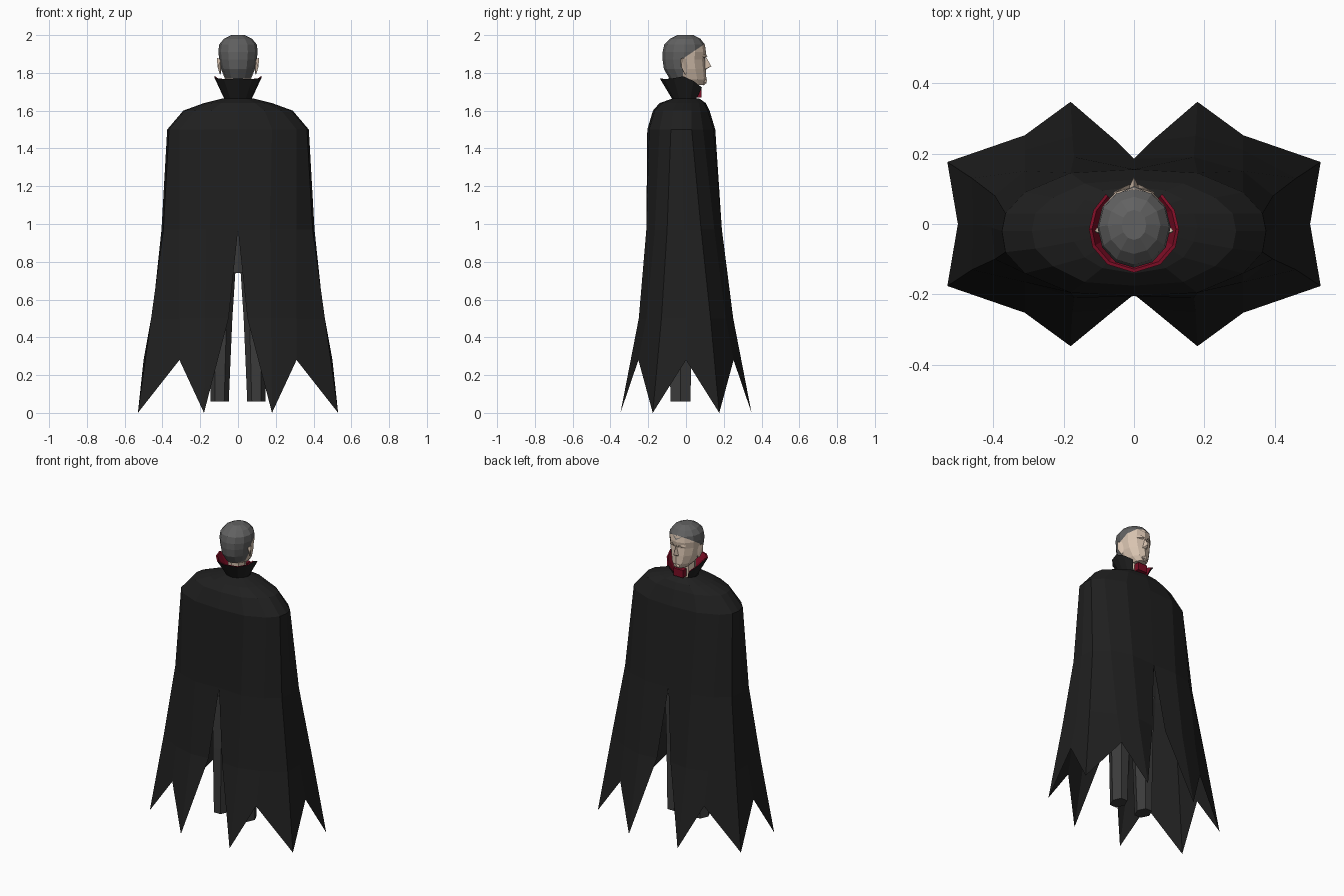
import bpy, bmesh, math
from mathutils import Vector

if "Cube" in bpy.data.objects:
    bpy.data.objects.remove(bpy.data.objects["Cube"], do_unlink=True)


def material(name, *rgb):
    m = bpy.data.materials.new(name)
    m.use_nodes = True
    m.diffuse_color = (*rgb, 1)
    m.node_tree.nodes["Principled BSDF"].inputs["Base Color"].default_value = (*rgb, 1)
    return m


BLACK = material("cape black", .014, .014, .014)
CHARCOAL = material("trouser charcoal", .045, .045, .045)
GREY = material("hair grey", .12, .12, .12)
SKIN = material("pale skin", .68, .54, .43)
RED = material("lining red", .2, .004, .018)


def finish(bm, name, *mats):
    bmesh.ops.recalc_face_normals(bm, faces=bm.faces[:])
    mesh = bpy.data.meshes.new(name)
    bm.to_mesh(mesh)
    bm.free()
    for m in mats:
        mesh.materials.append(m)
    ob = bpy.data.objects.new(name, mesh)
    bpy.context.collection.objects.link(ob)
    return ob


def bridge(bm, rings, closed=True):
    """Join rings of points with quads, returning the vertex rings."""
    vs = [[bm.verts.new(p) for p in r] for r in rings]
    n = len(vs[0])
    for a, b in zip(vs, vs[1:]):
        for i in range(n if closed else n - 1):
            j = (i + 1) % n
            bm.faces.new((a[i], a[j], b[j], b[i]))
    return vs


def ellipse(z, rx, back, front, cx=0, n=12):
    c, r = (back + front) / 2, (front - back) / 2
    return [(cx + rx * math.cos(2 * math.pi * i / n), c + r * math.sin(2 * math.pi * i / n), z)
            for i in range(n)]


def column(name, rings, mat):
    bm = bmesh.new()
    vs = bridge(bm, rings)
    bm.faces.new(vs[0])
    bm.faces.new(vs[-1])
    return finish(bm, name, mat)


def wedge(name, points, mat):
    """Convex solid around a few points."""
    bm = bmesh.new()
    for p in points:
        bm.verts.new(p)
    bmesh.ops.convex_hull(bm, input=bm.verts[:])
    return finish(bm, name, mat)


# Cape: four mirrored quarters from the centre slit to the side
# each level: height, side y, column x, column y at the face side, column y at the back side
LEVELS = [
    (1.665, 0, (0, .04, .06, .075, .08), (.07, .06, .045, .025), (.07, .06, .045, .025)),
    (1.64, -.01, (0, .09, .14, .17, .18), (.105, .095, .07, .03), (.14, .125, .095, .05)),
    (1.6, -.02, (0, .14, .23, .28, .29), (.125, .115, .075, .03), (.175, .165, .12, .07)),
    (1.5, -.02, (0, .18, .31, .365, .375), (.155, .145, .09, .03), (.205, .195, .14, .08)),
    (.97, -.01, (0, .17, .31, .395, .405), (.185, .19, .15, .08), (.2, .21, .165, .1)),
    (.5, 0, (.05, .175, .31, .46, .455), (.235, .25, .21, .13), (.24, .25, .21, .13)),
]


def cape_quarter(bm, sx, sy):
    rings = []
    for z, side, xs, front, back in LEVELS:
        ys = [y * sy for y in (front if sy > 0 else back)] + [side]
        rings.append([(x * sx, y, z) for x, y in zip(xs, ys)])
    hem = bridge(bm, rings, closed=False)[-1]
    # ragged hem of points and notches
    tip1, notch, tip2, side = [bm.verts.new((x * sx, y * sy, z)) for x, y, z in (
        (.18, .347, 0), (.31, .252, .28), (.53, .176, 0), (.5, 0, .28))]
    bm.faces.new((hem[0], hem[1], tip1))
    for i, (a, b) in enumerate(((tip1, notch), (notch, tip2), (tip2, side))):
        bm.faces.new((hem[i + 1], hem[i + 2], b, a))


bm = bmesh.new()
for sx in (1, -1):
    for sy in (1, -1):
        cape_quarter(bm, sx, sy)
bmesh.ops.remove_doubles(bm, verts=bm.verts[:], dist=.0005)
finish(bm, "cape", BLACK)

# Collar: black outside, red inside, open at the face side
half = [(0, -.138, 1.77), (.075, -.115, 1.767), (.118, -.065, 1.772),
        (.128, -.015, 1.782), (.115, .04, 1.757), (.08, .085, 1.722)]
top = [(-x, y, z) for x, y, z in reversed(half[1:])] + half
base = []
for x, y, z in top:
    d = Vector((x, y)).normalized() * .072
    base.append((d.x, d.y, 1.66))
shrink = lambda ring, k: [(x * k, y * k, z) for x, y, z in ring]
bm = bmesh.new()
bridge(bm, [base, top, shrink(top, .93), shrink(base, .93)], closed=False)
bm.faces.ensure_lookup_table()
for i, f in enumerate(bm.faces):
    f.material_index = int(i >= len(top) - 1)
finish(bm, "collar", BLACK, RED)
wedge("neck_bow", [(x, y, z) for x in (-.035, .035) for y in (.045, .083)
                   for z in (1.67, 1.72)], RED)

# Body under the cape
column("torso", [ellipse(.74, .12, -.09, .06, n=8), ellipse(.95, .15, -.11, .08, n=8),
                 ellipse(1.4, .2, -.12, .09, n=8), ellipse(1.6, .12, -.08, .06, n=8)], CHARCOAL)
for side, s in (("left", 1), ("right", -1)):
    column(side + "_leg", [ellipse(.06, .048, -.09, .032, s * .097, 6),
                           ellipse(.5, .062, -.1, .04, s * .092, 6),
                           ellipse(.85, .075, -.1, .06, s * .082, 6)], CHARCOAL)
column("neck", [ellipse(1.64, .055, -.06, .045, n=8), ellipse(1.78, .055, -.07, .05, n=8)], SKIN)

# Head: rings of height, half width, back, front
bm = bmesh.new()
SHAPE = [(1.735, .04, -.01, .095), (1.765, .068, -.085, .108), (1.82, .09, -.117, .105),
         (1.87, .099, -.124, .1), (1.91, .104, -.124, .106), (1.95, .1, -.115, .1),
         (1.98, .075, -.085, .077), (2, .035, -.045, .04)]
vs = bridge(bm, [ellipse(*r) for r in SHAPE])
bm.faces.new(vs[0])
bm.faces.new(vs[-1])
# hairline: a sloped cut over the brow, one behind the cheeks and one at the nape
CUTS = [(Vector((0, .02, 1.9)), Vector((0, -.55, .83))),
        (Vector((0, -.015, 1.8)), Vector((0, -1, .1))),
        (Vector((0, -.1, 1.77)), Vector((0, 0, 1)))]
for co, no in CUTS:
    bmesh.ops.bisect_plane(bm, geom=bm.verts[:] + bm.edges[:] + bm.faces[:],
                           plane_co=co, plane_no=no)
for f in bm.faces:
    over, behind, above = [(f.calc_center_median() - co).dot(no) > 0 for co, no in CUTS]
    f.material_index = int(above and (over or behind))
finish(bm, "head", SKIN, GREY)

# Face details
wedge("nose", [(0, .103, 1.89), (0, .134, 1.835), (-.016, .1, 1.82), (.016, .1, 1.82),
               (0, .1, 1.815)], SKIN)
wedge("chin", [(-.025, .085, 1.765), (.025, .085, 1.765), (-.018, .108, 1.745),
               (.018, .108, 1.745), (0, .112, 1.765), (0, .09, 1.732)], SKIN)
wedge("hair_peak", [(-.045, .086, 1.952), (.045, .086, 1.952), (0, .108, 1.925),
                    (0, .08, 1.965)], GREY)
for side, s in (("left", 1), ("right", -1)):
    wedge(side + "_brow", [(s * .012, .1, 1.88), (s * .06, .085, 1.895), (s * .055, .092, 1.88),
                           (s * .012, .113, 1.888), (s * .03, .105, 1.9)], SKIN)
    wedge(side + "_ear", [(s * .09, .01, 1.87), (s * .09, .005, 1.8), (s * .112, -.02, 1.88),
                          (s * .108, -.025, 1.83), (s * .095, -.005, 1.79),
                          (s * .09, -.03, 1.87)], SKIN)
